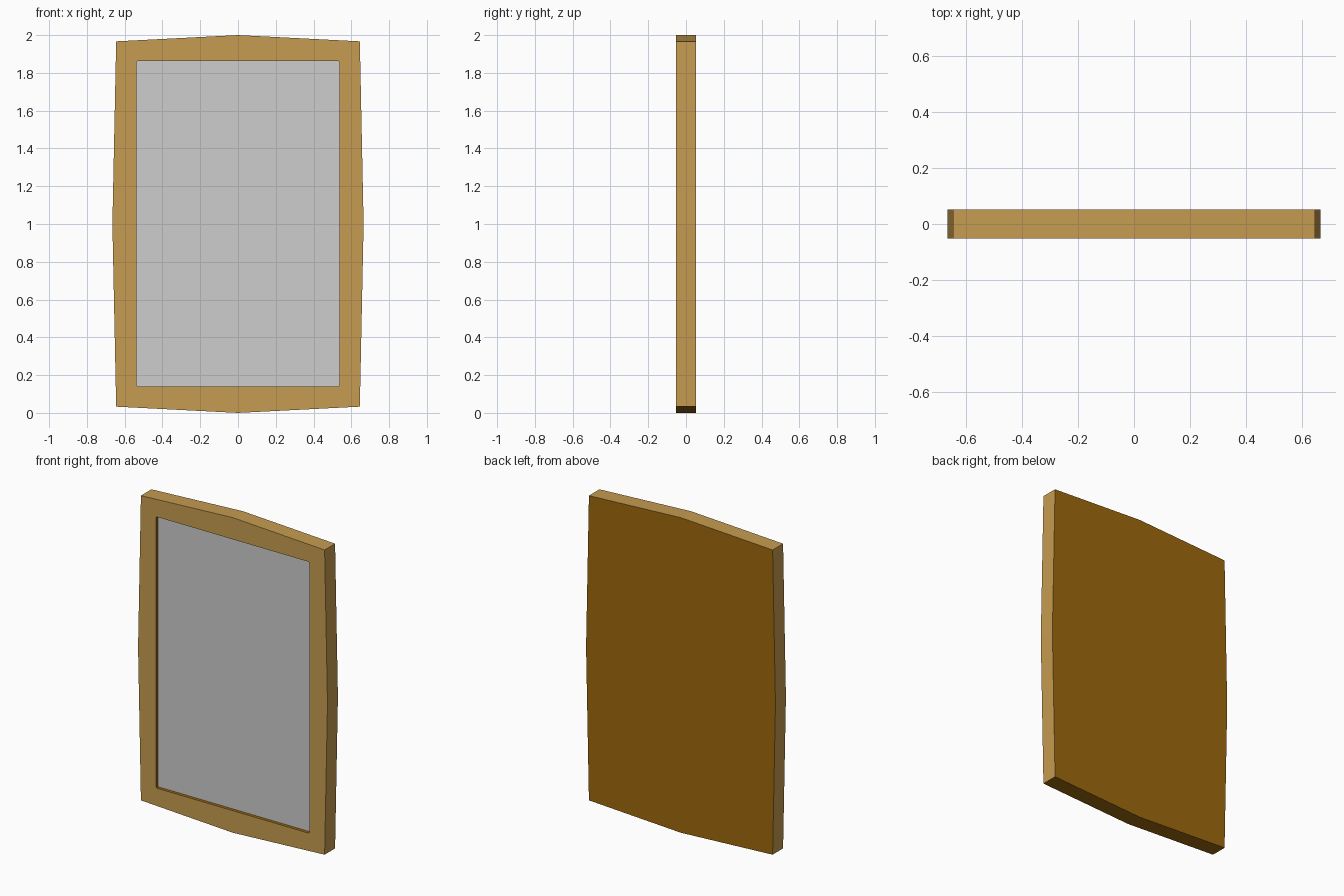
import bpy, bmesh

if "Cube" in bpy.data.objects:
    bpy.data.objects.remove(bpy.data.objects["Cube"])

D = 0.0525          # half thickness
RECESS = 0.02       # depth of the glass below the front of the frame


def material(name, rgb):
    m = bpy.data.materials.new(name)
    m.diffuse_color = (*rgb, 1)
    m.use_nodes = True
    m.node_tree.nodes["Principled BSDF"].inputs["Base Color"].default_value = m.diffuse_color
    return m


light_wood = material("light wood", (0.565, 0.33, 0.08))
dark_wood = material("dark wood", (0.34, 0.14, 0.004))
silver = material("silver glass", (0.61, 0.61, 0.61))

# Bowed outer outline and opening with tiny clipped corners (x, z)
outer = [(0.645, 0.033), (0.665, 1.0), (0.645, 1.967), (0, 2.0),
         (-0.645, 1.967), (-0.665, 1.0), (-0.645, 0.033), (0, 0)]
X, Z0, Z1, C = 0.538, 0.14, 1.862, 0.006
inner = [(X, Z0 + C), (X, Z1 - C), (X - C, Z1), (C - X, Z1),
         (-X, Z1 - C), (-X, Z0 + C), (C - X, Z0), (X - C, Z0)]


def ring(bm, pts, y):
    return [bm.verts.new((x, y, z)) for x, z in pts]


def walls(bm, a, b):
    n = len(a)
    return [bm.faces.new((a[i], a[(i + 1) % n], b[(i + 1) % n], b[i])) for i in range(n)]


def finish(bm, name, mats):
    bmesh.ops.recalc_face_normals(bm, faces=bm.faces[:])
    me = bpy.data.meshes.new(name)
    for m in mats:
        me.materials.append(m)
    bm.to_mesh(me)
    bm.free()
    ob = bpy.data.objects.new(name, me)
    bpy.context.collection.objects.link(ob)
    return ob


# Frame: solid back, outer sides, front border and recessed pocket
bm = bmesh.new()
front, back = ring(bm, outer, -D), ring(bm, outer, D)
lip, floor = ring(bm, inner, -D), ring(bm, inner, -D + RECESS + 0.006)
sides = walls(bm, front, back)
walls(bm, lip, floor)
bm.faces.new(back)
bm.faces.new(floor)
rim = [bm.edges.get((r[i], r[(i + 1) % 8])) for r in (front, lip) for i in range(8)]
fill = bmesh.ops.triangle_fill(bm, edges=rim, use_beauty=True, normal=(0, -1, 0))
border = [f for f in fill["geom"] if isinstance(f, bmesh.types.BMFace)]
bmesh.ops.recalc_face_normals(bm, faces=bm.faces[:])
# Light wood on the front border, top and sides; dark on back, underside and pocket
for f in bm.faces:
    f.material_index = 1
for f in border + [s for s in sides if s.normal.z > -0.5]:
    f.material_index = 0
finish(bm, "mirror_frame", [light_wood, dark_wood])

# Glass plate set into the pocket
bm = bmesh.new()
a, b = ring(bm, inner, -D + RECESS), ring(bm, inner, -D + RECESS + 0.005)
walls(bm, a, b)
bm.faces.new(a)
bm.faces.new(b)
finish(bm, "mirror_glass", [silver])
